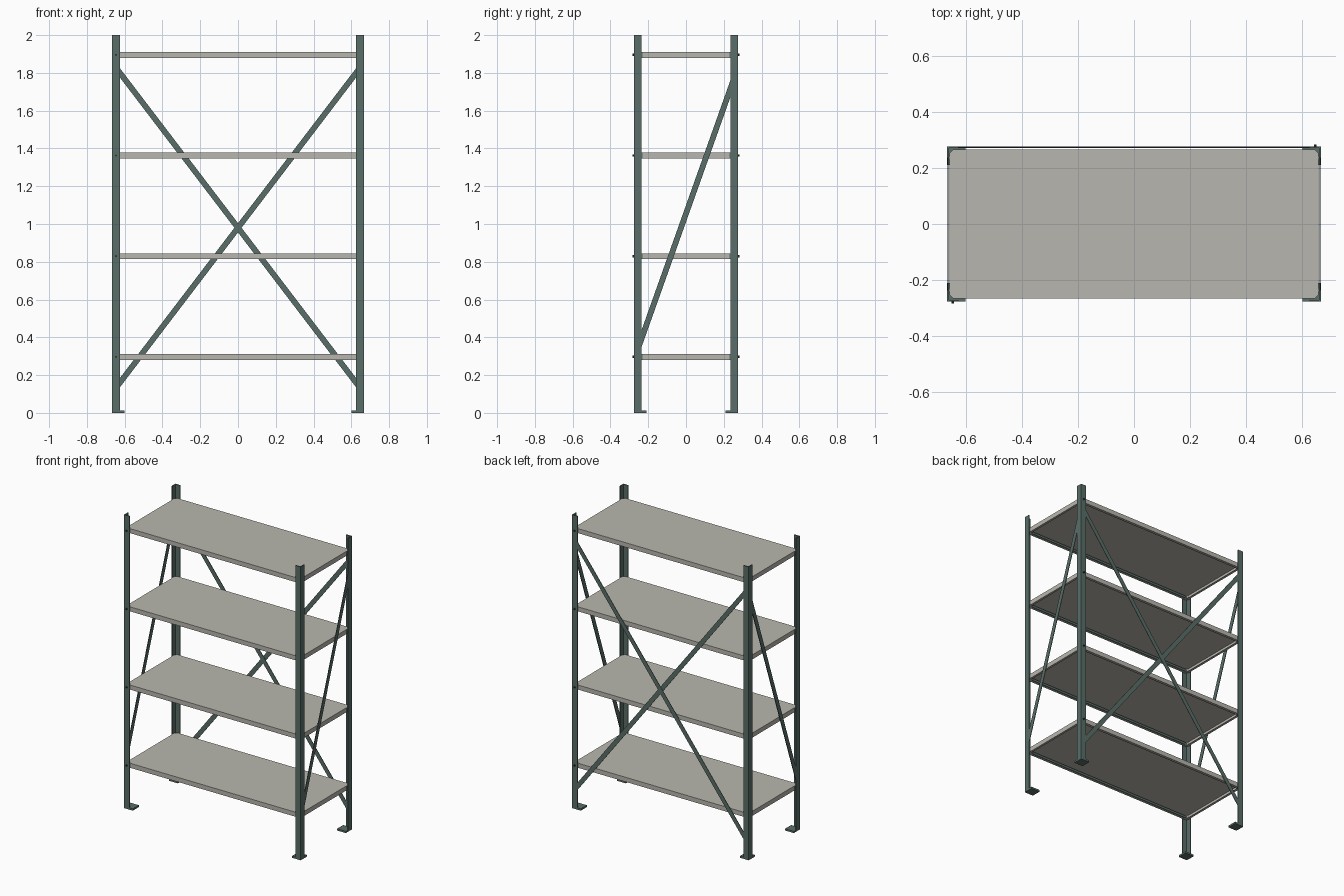
import bpy, bmesh, math
from mathutils import Matrix, Vector

if "Cube" in bpy.data.objects:
    bpy.data.objects.remove(bpy.data.objects["Cube"])


def material(name, rgb):
    m = bpy.data.materials.new(name)
    m.diffuse_color = (*rgb, 1)
    m.use_nodes = True
    m.node_tree.nodes["Principled BSDF"].inputs["Base Color"].default_value = m.diffuse_color
    return m


GREEN = material("grey green steel", (0.10, 0.155, 0.14))
GREY = material("warm light grey", (0.48, 0.47, 0.425))
DARK = material("dark bolt steel", (0.03, 0.035, 0.035))

HX, HY, T = 0.666, 0.276, 0.006       # outer half sizes, sheet thickness
FLANGE, FOOT = 0.041, 0.066
LEVELS = (0.281, 0.814, 1.347, 1.88)  # shelf undersides
SHELF_H = 0.031


def finish(bm, name, mat):
    bmesh.ops.recalc_face_normals(bm, faces=bm.faces[:])
    me = bpy.data.meshes.new(name)
    bm.to_mesh(me)
    bm.free()
    me.materials.append(mat)
    ob = bpy.data.objects.new(name, me)
    bpy.context.collection.objects.link(ob)
    return ob


def prism(name, points, z0, z1, mat):
    bm = bmesh.new()
    f = bm.faces.new([bm.verts.new((x, y, z0)) for x, y in points])
    ext = bmesh.ops.extrude_face_region(bm, geom=[f])["geom"]
    bmesh.ops.translate(bm, vec=(0, 0, z1 - z0),
                        verts=[v for v in ext if isinstance(v, bmesh.types.BMVert)])
    return finish(bm, name, mat)


def box(name, lo, hi, mat):
    pts = [(lo[0], lo[1]), (hi[0], lo[1]), (hi[0], hi[1]), (lo[0], hi[1])]
    return prism(name, pts, lo[2], hi[2], mat)


def flat_bar(name, a, b, normal, width, thick):
    """Flat strip from a to b lying in the plane with the given normal."""
    a, b, n = Vector(a), Vector(b), Vector(normal)
    d = (b - a).normalized()
    s = n.cross(d)
    rot = Matrix((d, s, n)).transposed().to_4x4()
    scale = Matrix.Diagonal(((b - a).length, width, thick, 1))
    bm = bmesh.new()
    bmesh.ops.create_cube(bm, size=1, matrix=Matrix.Translation((a + b) / 2) @ rot @ scale)
    return finish(bm, name, GREEN)


# Corner posts (angle profile), foot plates and shelf clips
for sx, xn in ((-1, "left"), (1, "right")):
    for sy, yn in ((-1, "front"), (1, "back")):
        tag = f"{yn}_{xn}"
        L = [(0, 0), (FLANGE, 0), (FLANGE, T), (T, T), (T, FLANGE), (0, FLANGE)]
        prism("post_" + tag, [(sx * (HX - u), sy * (HY - v)) for u, v in L], 0, 2.0, GREEN)
        P = [(0, 0), (FOOT, 0), (FOOT, FOOT), (0, FOOT)]
        prism("foot_" + tag, [(sx * (HX - u), sy * (HY - v)) for u, v in P], 0, 0.012, GREEN)
        for i, z in enumerate(LEVELS):
            c = 0.047
            C = [(T, FLANGE - 0.006), (T + 0.003, FLANGE - 0.006), (T + 0.003, c), (T, c)]
            prism(f"clip_{tag}_{i}", [(sx * (HX - u), sy * (HY - v)) for u, v in C],
                  z, z + SHELF_H, GREEN)

# Shelves: hollow pans with clipped corners and an inward lip


def clipped_rect(inset, z):
    x, y, c = 0.657 - inset, 0.266 - inset, 0.014
    return [(x - c, -y, z), (x, c - y, z), (x, y - c, z), (x - c, y, z),
            (c - x, y, z), (-x, y - c, z), (-x, c - y, z), (c - x, -y, z)]


for i, z in enumerate(LEVELS):
    top = z + SHELF_H
    bm = bmesh.new()
    rings = [[bm.verts.new(p) for p in clipped_rect(inset, h)] for inset, h in
             ((0, top), (0, z), (0.015, z), (0.015, z + 0.003),
              (0.003, z + 0.003), (0.003, top - 0.003))]
    bm.faces.new(rings[0])
    bm.faces.new(rings[-1])
    for a, b in zip(rings, rings[1:]):
        for k in range(8):
            j = (k + 1) % 8
            bm.faces.new((a[k], a[j], b[j], b[k]))
    finish(bm, f"shelf_{i}", GREY)
    # Stiffening rails under the long edges
    for s, n in ((-1, "front"), (1, "back")):
        y0, y1 = sorted((s * 0.246, s * 0.262))
        box(f"shelf_rail_{n}_{i}", (-0.64, y0, z + 0.001), (0.64, y1, z + 0.016), GREEN)

# Crossed back braces
for s, n in ((-1, "a"), (1, "b")):
    flat_bar("back_brace_" + n, (-s * 0.645, HY - 0.003 + s * 0.001, 0.134),
             (s * 0.645, HY - 0.003 + s * 0.001, 1.826), (0, 1, 0), 0.03, 0.003)

# Side braces, low at the front and high at the back
for s, n in ((-1, "left"), (1, "right")):
    flat_bar("side_brace_" + n, (s * (HX - 0.003), -0.256, 0.335),
             (s * (HX - 0.003), 0.256, 1.775), (1, 0, 0), 0.03, 0.004)

# Bolt heads on two diagonal posts
for s, n in ((-1, "front_left"), (1, "back_right")):
    for i, z in enumerate(LEVELS):
        bm = bmesh.new()
        m = Matrix.Translation((s * 0.646, s * (HY + 0.003), z + SHELF_H / 2)) \
            @ Matrix.Rotation(math.pi / 2, 4, 'X')
        bmesh.ops.create_cone(bm, cap_ends=True, segments=6, radius1=0.006,
                              radius2=0.006, depth=0.008, matrix=m)
        finish(bm, f"bolt_{n}_{i}", DARK)
